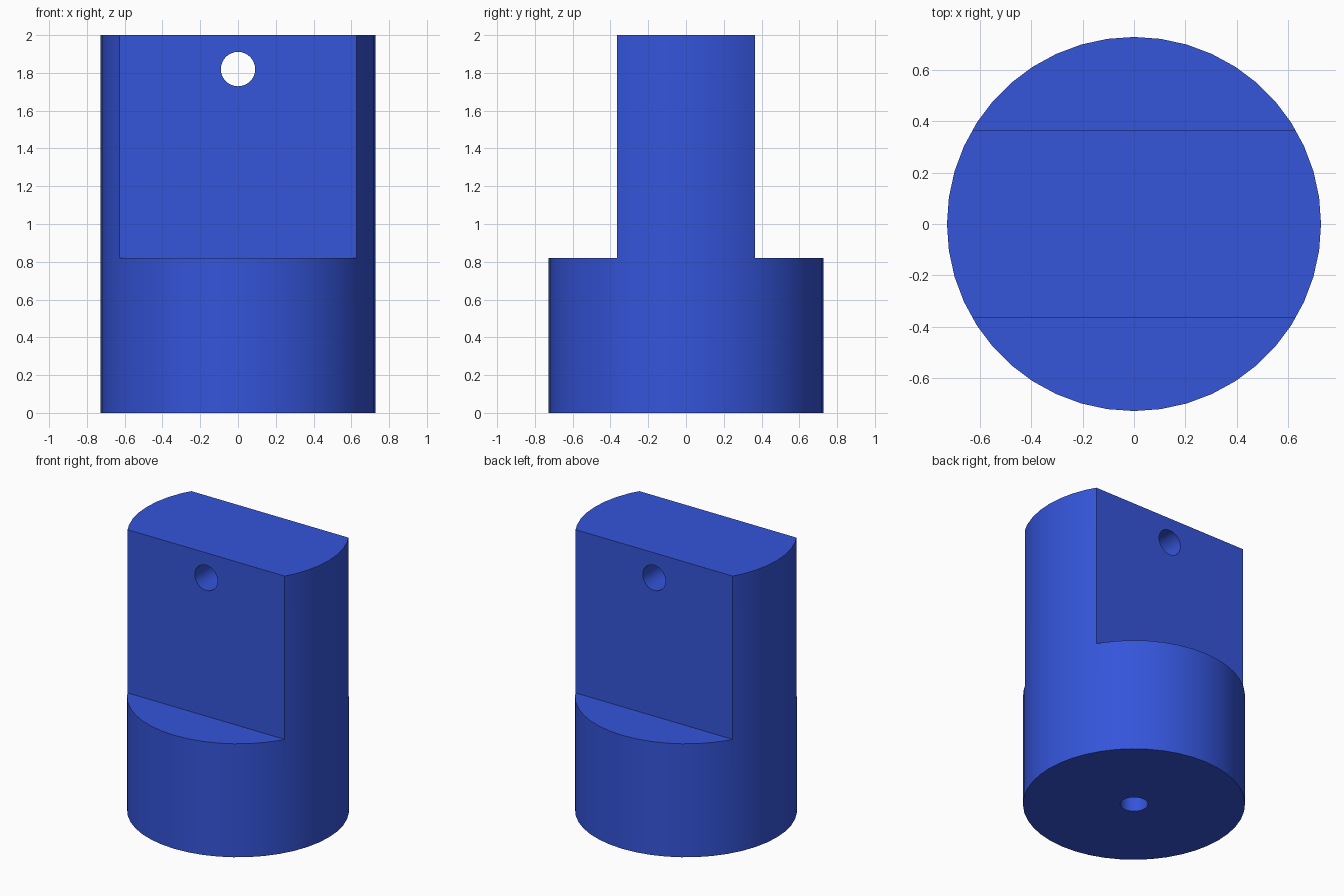
import bpy, math

if "Cube" in bpy.data.objects:
    bpy.data.objects.remove(bpy.data.objects["Cube"])

R, H = 0.727, 2.0          # body radius and height
FLAT_Y, STEP_Z = 0.364, 0.82
HOLE_R = 0.091


def cylinder(name, r, depth, loc, rot=(0, 0, 0), sides=44):
    bpy.ops.mesh.primitive_cylinder_add(vertices=sides, radius=r, depth=depth,
                                        location=loc, rotation=rot)
    ob = bpy.context.object
    ob.name = name
    return ob


def box(name, size, loc):
    bpy.ops.mesh.primitive_cube_add(size=1, location=loc)
    ob = bpy.context.object
    ob.name = name
    ob.scale = size
    return ob


def cut(target, cutter):
    mod = target.modifiers.new(cutter.name, 'BOOLEAN')
    mod.operation = 'DIFFERENCE'
    mod.solver = 'EXACT'
    mod.object = cutter
    bpy.context.view_layer.objects.active = target
    bpy.ops.object.modifier_apply(modifier=mod.name)
    bpy.data.objects.remove(cutter)


# Round body
body = cylinder("rod_end", R, H, (0, 0, H / 2))

# Flats milled on the front and back of the upper part
for side in (-1, 1):
    cut(body, box("flat_cutter", (2, 1, 2), (0, side * (FLAT_Y + 0.5), STEP_Z + 1)))

# Cross pin hole through the tongue
cut(body, cylinder("pin_hole_cutter", HOLE_R, 2, (0, 0, 1.82),
                   (math.pi / 2, 0, 0), 32))

# Blind hole in the underside
DEPTH = 0.55
cut(body, cylinder("base_hole_cutter", HOLE_R, 2 * DEPTH, (0, 0, 0), sides=32))

# Smooth walls, sharp edges, blue finish
bpy.ops.object.select_all(action='DESELECT')
body.select_set(True)
bpy.context.view_layer.objects.active = body
bpy.ops.object.shade_smooth_by_angle(angle=math.radians(30))
blue = bpy.data.materials.new("blue")
blue.diffuse_color = (0.035, 0.09, 0.7, 1)
blue.use_nodes = True
blue.node_tree.nodes["Principled BSDF"].inputs["Base Color"].default_value = blue.diffuse_color
body.data.materials.clear()
body.data.materials.append(blue)
